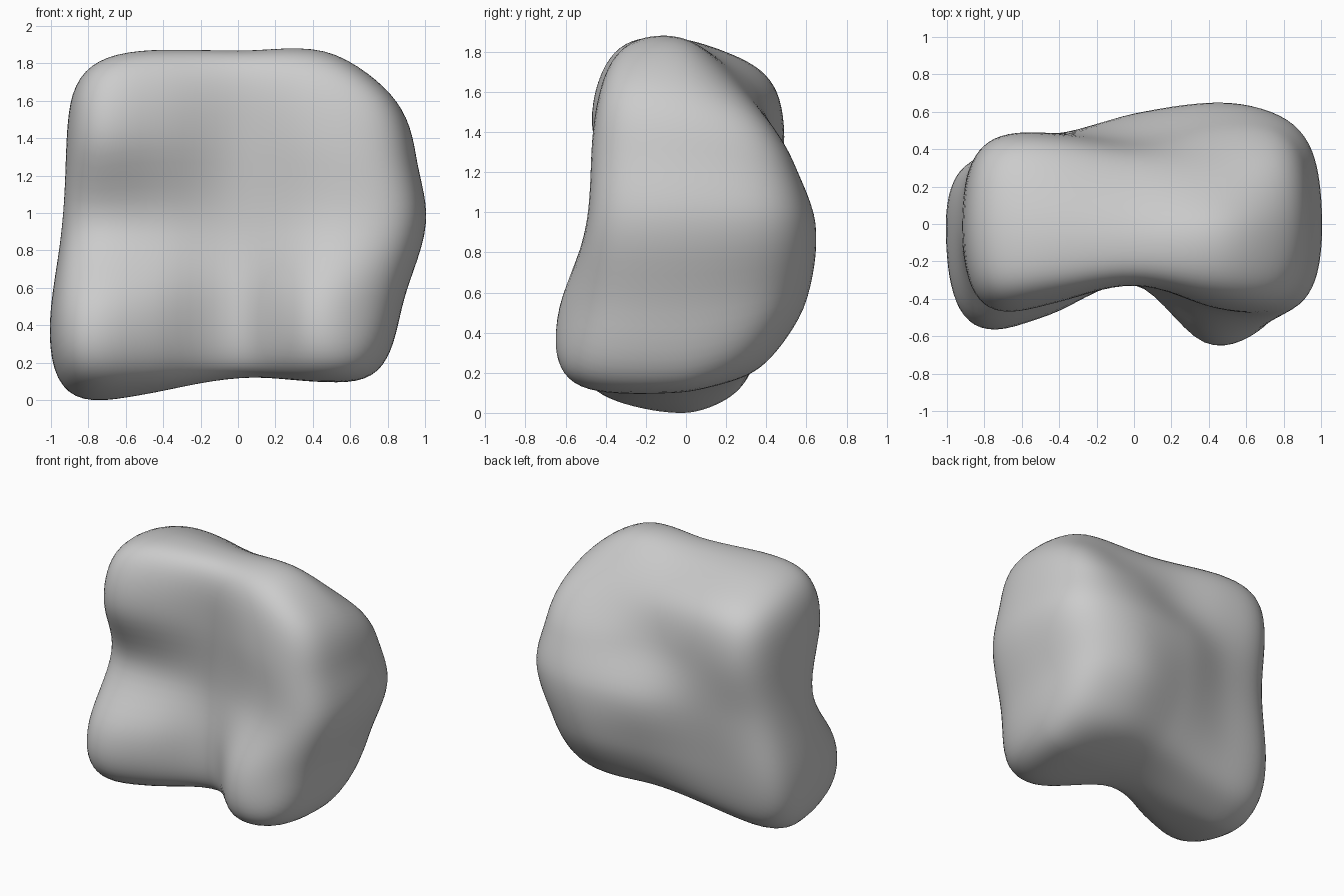
import bpy
import bmesh
from mathutils import Vector

cube = bpy.data.objects.get("Cube")
if cube:
    bpy.data.objects.remove(cube, do_unlink=True)

# Reach of each side of the boulder: columns run along x, rows run upward
FRONT = [[.71, .50, .33, .67, .69],
         [.62, .47, .31, .62, .58],
         [.34, .30, .27, .46, .53],
         [.53, .41, .31, .44, .50],
         [.49, .41, .35, .42, .48]]
BACK = [[.38, .38, .43, .47, .44],
        [.42, .43, .54, .62, .59],
        [.46, .49, .60, .66, .64],
        [.54, .50, .47, .54, .58],
        [.54, .50, .42, .40, .46]]
# Heights of top and underside: columns along x, rows from front to back
TOP = [[1.88, 1.87, 1.86, 1.84, 1.72],
       [1.86, 1.87, 1.86, 1.86, 1.68],
       [1.75, 1.72, 1.66, 1.59, 1.56]]
UNDER = [[.05, .10, .14, .10, .08],
         [-.09, .03, .125, .11, .05],
         [.05, .13, .20, .20, .21]]
# Sideways reach from the ground up
SIDE_NEG = [1.03, 1.01, .94, .92, .93]
SIDE_POS = [.84, .88, 1.005, .955, .93]
SIDE_CROWN = 0.1
MIDDLE = 0.95
SQUARENESS = 5.5


def curve(values, t):
    """Smooth curve through evenly spaced values, t from -1 to 1."""
    last = len(values) - 1
    s = (t + 1) / 2 * last
    i = max(0, min(int(s), last - 1))
    f = s - i
    b, c = values[i], values[i + 1]
    a = values[i - 1] if i > 0 else b
    d = values[i + 2] if i + 2 <= last else c
    m, n = (c - a) / 2, (d - b) / 2
    return b + f * m + f * f * (3 * (c - b) - 2 * m - n) + f ** 3 * (2 * (b - c) + m + n)


def sheet(rows, s, t):
    return curve([curve(row, s) for row in rows], t)


def sculpt(co):
    """Round a cube point, then push it out to the boulder's sides."""
    size = sum(abs(k) ** SQUARENESS for k in co) ** (1 / SQUARENESS)
    u, v, w = co / size
    x = u * curve(SIDE_POS if u > 0 else SIDE_NEG, w) * (1 - SIDE_CROWN * v * v)
    y = v * sheet(BACK if v > 0 else FRONT, u, w)
    limit = sheet(TOP if w > 0 else UNDER, u, v)
    z = MIDDLE + abs(w) * (limit - MIDDLE)
    return Vector((x, y, z))


# Boulder body
bm = bmesh.new()
bmesh.ops.create_cube(bm, size=2)
bmesh.ops.subdivide_edges(bm, edges=bm.edges[:], cuts=27, use_grid_fill=True)
for vert in bm.verts:
    vert.co = sculpt(vert.co)
bmesh.ops.smooth_vert(bm, verts=bm.verts[:], factor=0.5,
                      use_axis_x=True, use_axis_y=True, use_axis_z=True)

# Centre it and stand it on the ground
low = Vector([min(v.co[k] for v in bm.verts) for k in range(3)])
high = Vector([max(v.co[k] for v in bm.verts) for k in range(3)])
mid = (low + high) / 2
mid.z = low.z
bmesh.ops.translate(bm, verts=bm.verts[:], vec=-mid)
bmesh.ops.recalc_face_normals(bm, faces=bm.faces[:])

mesh = bpy.data.meshes.new("boulder")
bm.to_mesh(mesh)
bm.free()
boulder = bpy.data.objects.new("boulder", mesh)
bpy.context.collection.objects.link(boulder)

# Stone colour
stone = bpy.data.materials.new("grey stone")
stone.use_nodes = True
colour = (0.6, 0.6, 0.6, 1)
stone.diffuse_color = colour
stone.node_tree.nodes["Principled BSDF"].inputs["Base Color"].default_value = colour
mesh.materials.append(stone)

bpy.context.view_layer.objects.active = boulder
boulder.select_set(True)
bpy.ops.object.shade_smooth_by_angle()
